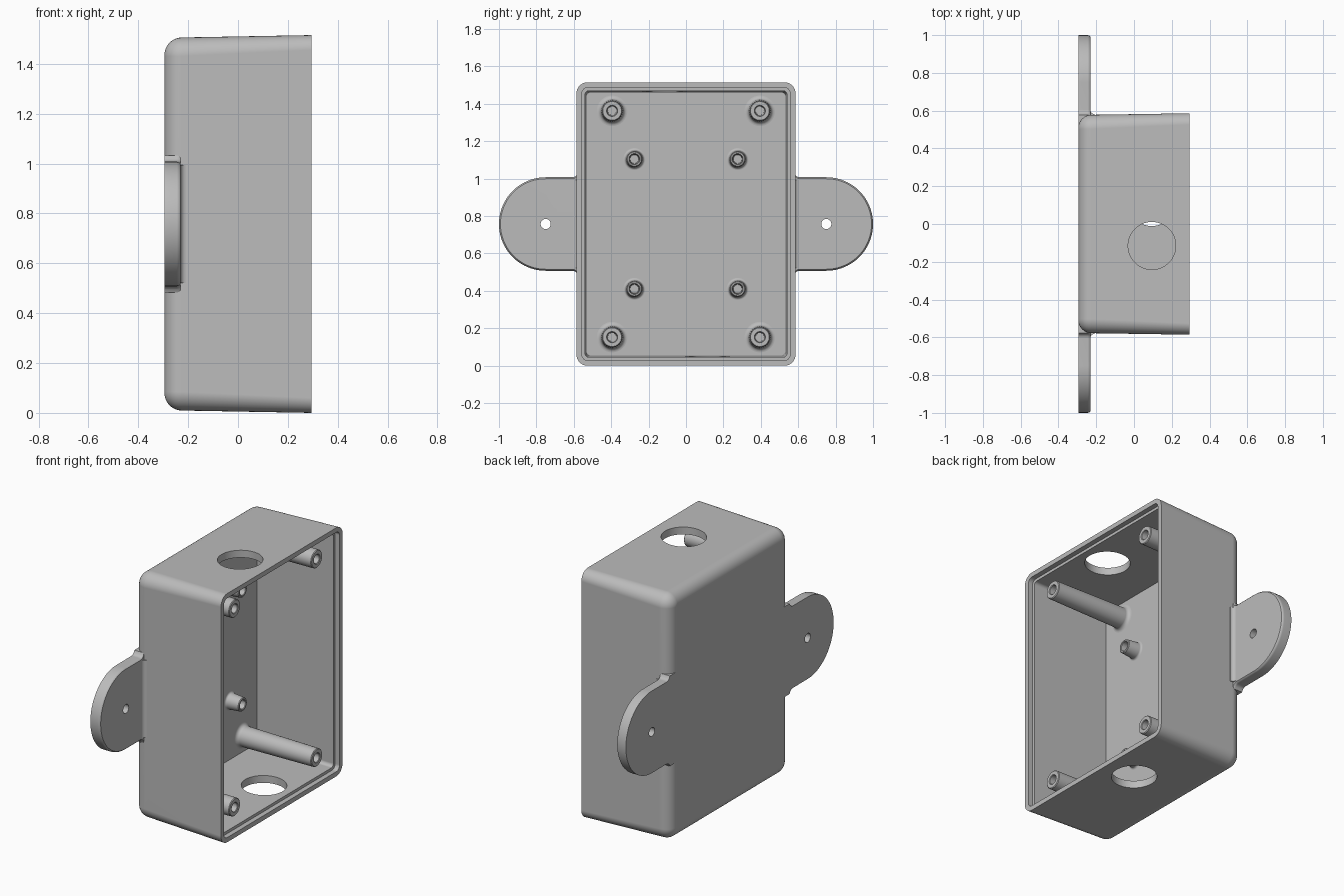
import bpy, bmesh
from math import sin, cos, pi, radians

cube = bpy.data.objects.get("Cube")
if cube:
    bpy.data.objects.remove(cube, do_unlink=True)

MID = 0.7575   # height of the box centre
BACK = -0.295
FLOOR = -0.245

grey = bpy.data.materials.new("plain grey")
grey.use_nodes = True
COLOUR = (0.5, 0.5, 0.5, 1)
grey.diffuse_color = COLOUR
grey.node_tree.nodes["Principled BSDF"].inputs["Base Color"].default_value = COLOUR


def loft(name, rings):
    """Skin a stack of equal-length point rings and cap both ends."""
    bm = bmesh.new()
    loops = [[bm.verts.new(p) for p in ring] for ring in rings]
    n = len(loops[0])
    for a, b in zip(loops, loops[1:]):
        for i in range(n):
            j = (i + 1) % n
            bm.faces.new((a[i], a[j], b[j], b[i]))
    bm.faces.new(loops[0])
    bm.faces.new(loops[-1])
    bmesh.ops.recalc_face_normals(bm, faces=bm.faces)
    mesh = bpy.data.meshes.new(name)
    bm.to_mesh(mesh)
    bm.free()
    mesh.materials.append(grey)
    obj = bpy.data.objects.new(name, mesh)
    bpy.context.collection.objects.link(obj)
    return obj


def activate(obj):
    bpy.ops.object.select_all(action='DESELECT')
    obj.select_set(True)
    bpy.context.view_layer.objects.active = obj


def combine(target, tool, operation):
    """Apply a boolean and discard the tool."""
    tool.hide_render = True
    mod = target.modifiers.new("combine", 'BOOLEAN')
    mod.operation = operation
    mod.solver = 'EXACT'
    mod.object = tool
    activate(target)
    bpy.ops.object.modifier_apply(modifier=mod.name)
    bpy.data.objects.remove(tool, do_unlink=True)


def finish(obj):
    activate(obj)
    bpy.ops.object.shade_smooth_by_angle(angle=radians(32))
    mod = obj.modifiers.new("even shading", 'WEIGHTED_NORMAL')
    mod.keep_sharp = True


def rounded_ring(x, hy, hz, r, steps=8):
    """Rounded rectangle in the plane at x."""
    pts = []
    for k, (sy, sz) in enumerate(((1, 1), (-1, 1), (-1, -1), (1, -1))):
        for i in range(steps + 1):
            a = (k + i / steps) * pi / 2
            pts.append((x, sy * (hy - r) + r * cos(a), MID + sz * (hz - r) + r * sin(a)))
    return pts


def circle_x(x, r, y, z, n=32):
    return [(x, y + r * cos(2 * pi * i / n), z + r * sin(2 * pi * i / n)) for i in range(n)]


def circle_z(z, r, x, y, n=64):
    return [(x + r * cos(2 * pi * i / n), y + r * sin(2 * pi * i / n), z) for i in range(n)]


# Box body: rounded back edge, then slightly drafted walls
R = 0.07
rings = []
for i in range(9):
    a = i / 8 * pi / 2
    inset = R * (1 - sin(a))
    rings.append(rounded_ring(BACK + R * (1 - cos(a)), 0.578 - inset, 0.748 - inset,
                              0.075 - inset))
rings.append(rounded_ring(0.295, 0.586, MID, 0.06))
box = loft("box_body", rings)


# Mounting ears: round-ended plates with a flared root and softened front edge
def ear_ring(x, side, d):
    h = 0.25 - d
    half = [(0.75 + h * sin(i * pi / 40), h * cos(i * pi / 40)) for i in range(21)]
    root = [(0.45, h + 0.025), (0.577, h + 0.025), (0.583, h + 0.012),
            (0.592, h + 0.004), (0.605, h)]
    top = root + half
    outline = top + [(y, -z) for y, z in reversed(top[:-1])]
    return [(x, side * y, MID + z) for y, z in outline]


for side in (-1, 1):
    ear = loft("ear", [ear_ring(BACK, side, 0), ear_ring(-0.245, side, 0),
                       ear_ring(-0.236, side, 0.003), ear_ring(-0.231, side, 0.008),
                       ear_ring(-0.23, side, 0.014)])
    combine(box, ear, 'UNION')
    # Concave fillet between the ear and the wall
    f = 0.022
    curve = [(-0.23 + f * (1 - sin(i * pi / 12)), 0.581 + f * (1 - cos(i * pi / 12)))
             for i in range(7)]
    section = [(-0.25, 0.603), (-0.25, 0.55), (-0.208, 0.55)] + curve
    fillet = loft("ear_fillet", [[(x, side * y, MID + z) for x, y in section]
                                 for z in (-0.236, 0.236)])
    combine(box, fillet, 'UNION')

# Hollow interior with a stepped seat for a lid
cavity = loft("cavity", [rounded_ring(FLOOR, 0.532, 0.703, 0.02),
                         rounded_ring(0.265, 0.54, 0.712, 0.02),
                         rounded_ring(0.265, 0.556, 0.729, 0.03),
                         rounded_ring(0.35, 0.556, 0.729, 0.03)])
combine(box, cavity, 'DIFFERENCE')

# Cable holes in the top and bottom, screw holes in the ears
for y, z in ((-0.115, 2 * MID), (0.115, 0)):
    combine(box, loft("cable_hole", [circle_z(z + d, 0.126, 0.095, y) for d in (-0.1, 0.1)]),
            'DIFFERENCE')
for y in (-0.75, 0.75):
    combine(box, loft("screw_hole", [circle_x(x, 0.027, y, MID) for x in (-0.4, -0.1)]),
            'DIFFERENCE')
finish(box)


# Hollow screw posts with a flared foot
def post(name, y, z, end, r, flare, bore, depth):
    foot = r + 0.006
    profile = [(FLOOR - 0.01, foot + flare)]
    for i in range(7):
        a = i / 6 * pi / 2
        profile.append((FLOOR + flare * (1 - cos(a)), foot + flare * (1 - sin(a))))
    profile += [(end - 0.004, r), (end, r - 0.004), (end, bore + 0.003),
                (end - 0.003, bore), (end - depth, bore - 0.004)]
    finish(loft(name, [circle_x(x, rad, y, z) for x, rad in profile]))


for sy, side in ((-1, "right"), (1, "left")):
    for sz, level in ((-1, "lower"), (1, "upper")):
        post(f"corner_post_{level}_{side}", sy * 0.395, MID + sz * 0.605,
             0.255, 0.054, 0.022, 0.027, 0.25)
        post(f"short_post_{level}_{side}", sy * 0.276, MID + sz * 0.347,
             -0.16, 0.041, 0.012, 0.027, 0.075)
